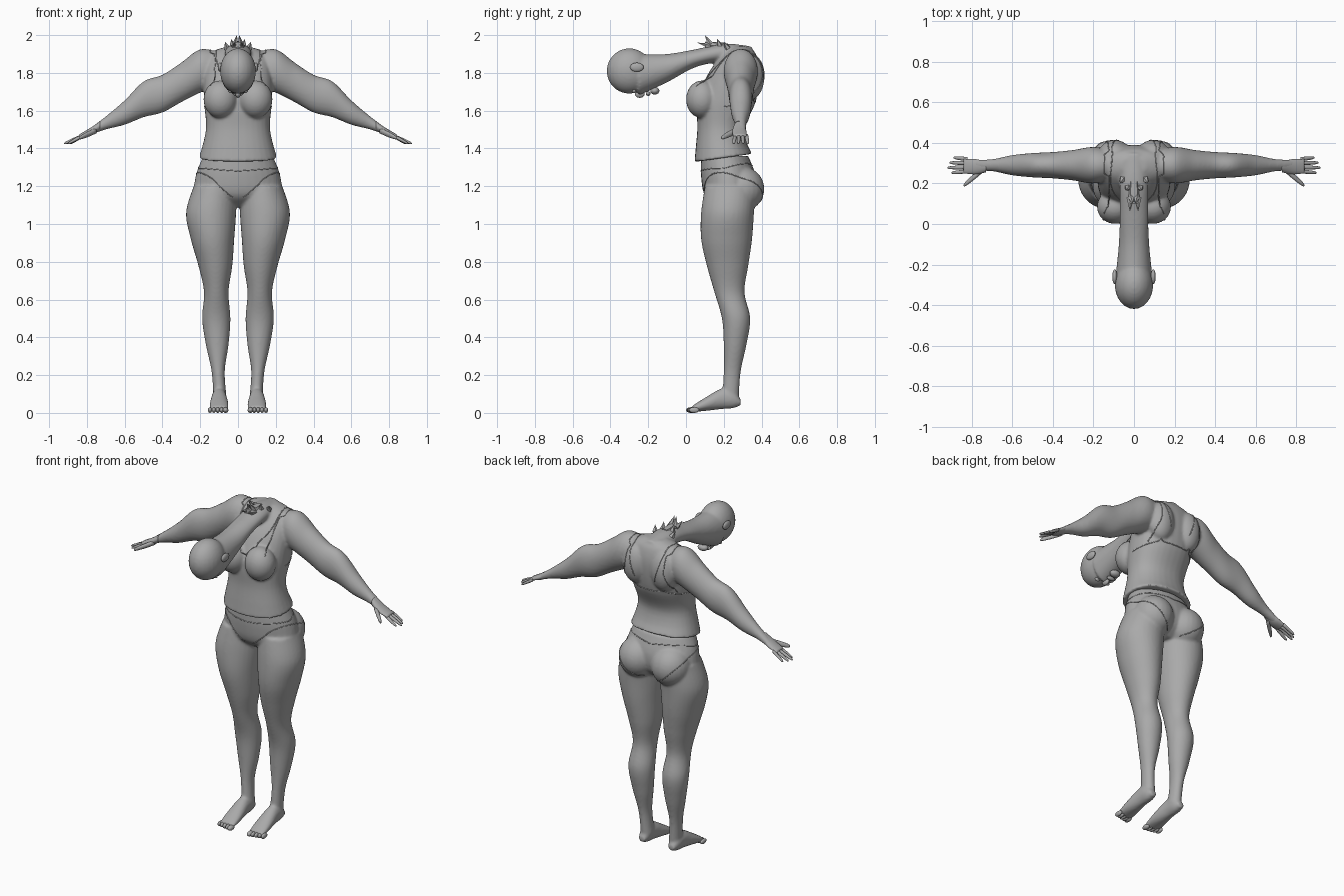
import bpy, bmesh, math
from mathutils import Vector, Matrix
from mathutils.bvhtree import BVHTree

if "Cube" in bpy.data.objects:
    bpy.data.objects.remove(bpy.data.objects["Cube"])

SHADE = 0.4
grey = bpy.data.materials.new("matte_grey")
grey.use_nodes = True
grey.diffuse_color = (SHADE, SHADE, SHADE, 1)
grey.node_tree.nodes["Principled BSDF"].inputs["Base Color"].default_value = grey.diffuse_color

SIDES = {"left": 1, "right": -1}
X_AXIS, Y_AXIS, Z_AXIS = range(3)


def spline(rows, steps):
    """Smooth interpolation through tuples of any length."""
    padded = [rows[0], *rows, rows[-1]]
    result = []
    for before, start, end, after in zip(padded, padded[1:], padded[2:], padded[3:]):
        for step in range(steps):
            t = step / steps
            u = 1 - t
            result.append([
                b * u * u * (u + 3 * t) + c * t * t * (t + 3 * u)
                + t * u * (u * (c - a) - t * (d - b)) / 2
                for a, b, c, d in zip(before, start, end, after)])
    return result + [list(rows[-1])]


def loft(bm, axis, rows, side=1, squareness=1.0, steps=6, sides=32):
    """Each row: position along the axis, then low and high bounds on the other two axes."""
    across, along = [k for k in range(3) if k != axis]
    rings = []
    for position, low, high, floor, roof in spline(rows, steps):
        ring = []
        for k in range(sides):
            angle = math.tau * k / sides
            c, s = (math.copysign(abs(w) ** squareness, w) for w in (math.cos(angle), math.sin(angle)))
            point = Vector()
            point[axis] = position
            point[across] = (low + high + (high - low) * c) / 2
            point[along] = (floor + roof + (roof - floor) * s) / 2
            point.x *= side
            ring.append(bm.verts.new(point))
        rings.append(ring)
    for ring, following in zip(rings, rings[1:]):
        for k in range(sides):
            bm.faces.new((ring[k - 1], ring[k], following[k], following[k - 1]))
    bm.faces.new(rings[0])
    bm.faces.new(rings[-1])
    return [vert for ring in rings for vert in ring]


def blob(bm, centre, size, side=1):
    x, y, z = centre
    matrix = Matrix.Translation((x * side, y, z)) @ Matrix.Diagonal((*size, 1))
    bmesh.ops.create_uvsphere(bm, u_segments=24, v_segments=16, radius=1, matrix=matrix)


def finish(name, bm, fused=False, smooth=True):
    bmesh.ops.recalc_face_normals(bm, faces=bm.faces)
    for face in bm.faces:
        face.smooth = smooth
    mesh = bpy.data.meshes.new(name)
    bm.to_mesh(mesh)
    bm.free()
    mesh.materials.append(grey)
    part = bpy.data.objects.new(name, mesh)
    bpy.context.collection.objects.link(part)
    if fused:
        remesh = part.modifiers.new("fuse", "REMESH")
        remesh.mode, remesh.voxel_size, remesh.use_smooth_shade = "VOXEL", 0.008, True
        soften = part.modifiers.new("soften", "SMOOTH")
        soften.iterations = 6
    return part


def level(z, half, front, back):
    return z, -half, half, front, back


# Torso with a hem that rises towards the back
bm = bmesh.new()
hem, middle = 1.35, 0.2
torso = [level(z=hem, half=.207, front=.045, back=.35),
         level(z=1.5, half=.17, front=.06, back=.31),
         level(z=1.65, half=.18, front=.06, back=.37),
         level(z=1.8, half=.18, front=.12, back=.39),
         level(z=1.9, half=.15, front=.2, back=.37),
         level(z=1.94, half=.06, front=.25, back=.33)]
for vert in loft(bm, Z_AXIS, torso, squareness=0.9):
    rise = max(0, hem + .07 - vert.co.z)
    vert.co.z += 2 * rise * (vert.co.y - middle)

# Arms: one cross-section every tenth of a unit from the collar outwards
arm_y = 0.29
arm = [((step + 1) / 10, arm_y - depth, arm_y + depth, z - height, z + height)
       for step, (z, depth, height) in enumerate((
           (1.82, .07, .09), (1.81, .09, .115), (1.75, .075, .105), (1.69, .065, .1),
           (1.66, .06, .095), (1.59, .05, .065), (1.535, .03, .035), (1.48, .03, .015)))]
for side in SIDES.values():
    loft(bm, X_AXIS, arm, side)
    blob(bm, centre=(.093, .085, 1.66), size=(.09, .085, .1), side=side)
    blob(bm, centre=(.095, .345, 1.78), size=(.08, .07, .12), side=side)

# Stretched neck running forward to the downturned head
neck = [(.35 - .15 * step, -half, half, low, high)
        for step, (half, low, high) in enumerate((
            (.05, 1.86, 1.94), (.07, 1.86, 1.955), (.07, 1.83, 1.925),
            (.075, 1.75, 1.9), (.09, 1.68, 1.9)))]
loft(bm, Y_AXIS, neck)
blob(bm, centre=(0, -.3, 1.81), size=(.095, .12, .12))
upper = finish("upper_body", bm, fused=True)

# Hips, buttocks, legs and feet
bm = bmesh.new()
hips = [level(z=1.36, half=.185, front=.08, back=.33),
        level(z=1.25, half=.225, front=.08, back=.37),
        level(z=1.15, half=.22, front=.1, back=.36),
        level(z=1.09, half=.08, front=.17, back=.3)]
loft(bm, Z_AXIS, hips)
leg = [(1.2 - .14 * step, *bounds)
       for step, bounds in enumerate((
           (.01, .235, .1, .37), (.01, .275, .08, .36), (.02, .25, .08, .35),
           (.03, .21, .11, .33), (.05, .18, .15, .31), (.04, .19, .19, .34),
           (.05, .17, .2, .32), (.07, .14, .2, .29), (.06, .13, .19, .28)))]
foot_x = 0.1
foot = [(y, foot_x - half, foot_x + half, low, high)
        for y, half, low, high in (
            (.29, .02, .04, .07), (.25, .035, .025, .12), (.19, .04, .02, .13),
            (.1, .05, .01, .08), (.03, .05, .005, .035))]
for side in SIDES.values():
    loft(bm, Z_AXIS, leg, side)
    loft(bm, Y_AXIS, foot, side)
    blob(bm, centre=(.11, .295, 1.185), size=(.115, .12, .12), side=side)
lower = finish("lower_body", bm, fused=True)


def digit(bm, start, end, thickness, side):
    """A finger that narrows to a rounded tip."""
    rows = []
    for t, swell in ((0, 1), (.5, 1), (.9, .7), (1, .2)):
        x, y, z = Vector(start).lerp(Vector(end), t)
        r = thickness * swell
        rows.append((x, y - r, y + r, z - r, z + r))
    loft(bm, X_AXIS, rows, side, steps=3, sides=12)


# Hands with four fingers and a thumb, toes and ears
for label, side in SIDES.items():
    bm = bmesh.new()
    loft(bm, X_AXIS, [(.73, .255, .305, 1.495, 1.545), (.78, .245, .32, 1.47, 1.51),
                      (.84, .25, .32, 1.455, 1.475)], side)
    for k, length in enumerate((.08, .1, .09, .07)):
        spread = (k - 1.5) / 100
        digit(bm, start=(.82, arm_y + 2 * spread, 1.468),
              end=(.82 + length, arm_y + 2.5 * spread, 1.426), thickness=.0095, side=side)
    digit(bm, start=(.75, .265, 1.495), end=(.84, .19, 1.455), thickness=.015, side=side)
    finish(label + "_hand", bm)

    bm = bmesh.new()
    for k in range(5):
        width = .011 if k else .015
        blob(bm, centre=(.066 + .0205 * k, .027 + .004 * k, .015), size=(width, .027, .015), side=side)
    finish(label + "_toes", bm)

    bm = bmesh.new()
    blob(bm, centre=(.095, -.26, 1.83), size=(.012, .036, .024), side=side)
    finish(label + "_ear", bm)

# Nose, lips, chin and eyelids on the underside of the head
bm = bmesh.new()
blob(bm, centre=(0, -.245, 1.688), size=(.014, .026, .02))
blob(bm, centre=(0, -.2, 1.69), size=(.028, .012, .012))
blob(bm, centre=(0, -.165, 1.705), size=(.032, .024, .02))
for side in SIDES.values():
    blob(bm, centre=(.036, -.275, 1.705), size=(.016, .01, .012), side=side)
finish("face", bm)

# Ragged shards on top of the neck
bm = bmesh.new()
loft(bm, Y_AXIS, [(.21, -.02, .02, 1.94, 1.96), (.1, -.03, .03, 1.92, 1.965)], steps=2, sides=8)
for side in SIDES.values():
    for base, tip in (((.014, .13, 1.95), (.006, .1, 2)), ((.02, .13, 1.94), (.02, .06, 1.96)),
                      ((.03, .18, 1.94), (.035, .165, 1.98)), ((.055, .22, 1.93), (.07, .2, 1.965))):
        base, tip = Vector(base), Vector(tip)
        base.x *= side
        tip.x *= side
        spike = tip - base
        turn = spike.to_track_quat("Z", "Y").to_matrix().to_4x4()
        bmesh.ops.create_cone(bm, segments=5, radius1=.018, radius2=0, depth=spike.length,
                              cap_ends=True, matrix=Matrix.Translation((base + tip) / 2) @ turn)
finish("neck_shards", bm, smooth=False)

# Clothing seams: fine cords laid on the skin
depsgraph = bpy.context.evaluated_depsgraph_get()
surfaces = {part: BVHTree.FromObject(part, depsgraph) for part in (upper, lower)}


def seam(name, part, side, *points):
    curve = bpy.data.curves.new(name, "CURVE")
    curve.dimensions, curve.bevel_depth, curve.bevel_resolution = "3D", .0028, 1
    path = [surfaces[part].find_nearest(Vector((x * side, y, z)))[0] for x, y, z in spline(points, 12)]
    cord = curve.splines.new("POLY")
    cord.points.add(len(path) - 1)
    for point, place in zip(cord.points, path):
        point.co = (*place, 1)
    curve.materials.append(grey)
    bpy.context.collection.objects.link(bpy.data.objects.new(name, curve))


for label, side in SIDES.items():
    seam(label + "_strap_outer", upper, side,
         (.15, .05, 1.73), (.14, .2, 1.92), (.14, .36, 1.93), (.14, .42, 1.78), (.18, .32, 1.64))
    seam(label + "_strap_inner", upper, side,
         (0, .05, 1.71), (.11, .14, 1.84), (.12, .3, 1.95), (.1, .42, 1.84), (.06, .42, 1.72))
    seam(label + "_back_band", upper, side, (0, .4, 1.64), (.13, .36, 1.64), (.19, .2, 1.62))
    seam(label + "_brief_waist", lower, side, (0, .06, 1.28), (.22, .2, 1.3), (0, .38, 1.32))
    seam(label + "_brief_leg", lower, side,
         (.03, .09, 1.13), (.15, .09, 1.24), (.23, .2, 1.275), (.18, .38, 1.2), (.03, .35, 1.08))
